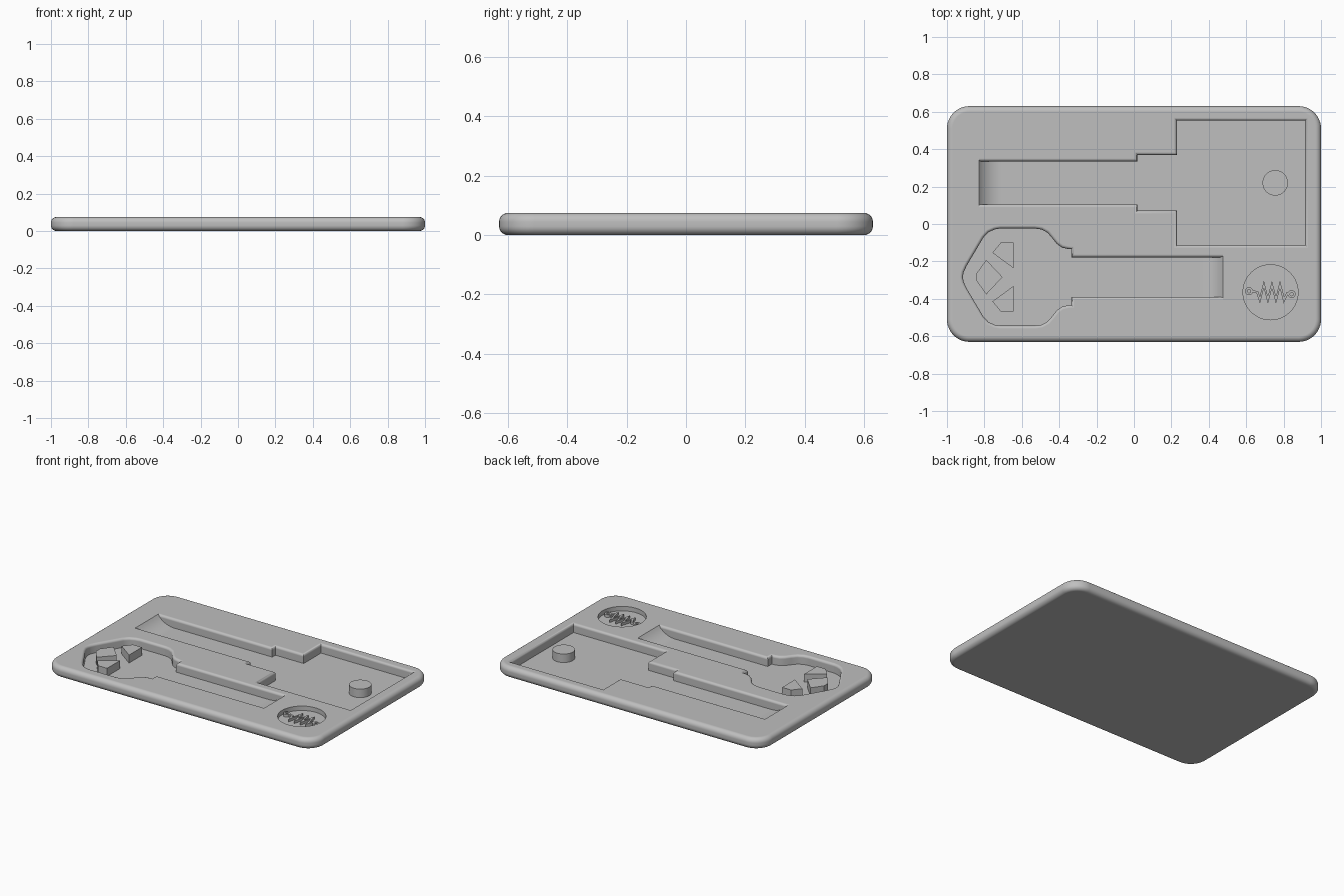
import bpy, bmesh, math
from mathutils import Vector

if "Cube" in bpy.data.objects:
    bpy.data.objects.remove(bpy.data.objects["Cube"], do_unlink=True)

GREY = (0.52, 0.52, 0.52, 1)
grey = bpy.data.materials.new("light grey")
grey.use_nodes = True
grey.diffuse_color = GREY
grey.node_tree.nodes["Principled BSDF"].inputs["Base Color"].default_value = GREY

TOP, FLOOR, LIP = 0.075, 0.015, 0.016


def offset(points, dist, flat=()):
    """Mitred outward offset of a counter-clockwise outline; flat edges stay put."""
    n, out = len(points), []
    for i in range(n):
        a, b, c = (Vector(points[j % n]) for j in (i - 1, i, i + 1))
        n1 = Vector((b.y - a.y, a.x - b.x)).normalized()
        n2 = Vector((c.y - b.y, b.x - c.x)).normalized()
        d1 = 0 if (i - 1) % n in flat else dist
        d2 = 0 if i in flat else dist
        det = n1.x * n2.y - n1.y * n2.x
        if abs(det) < 1e-5:
            out.append(b + n1 * d1)
        else:
            out.append(b + Vector((d1 * n2.y - d2 * n1.y, d2 * n1.x - d1 * n2.x)) / det)
    return out


def loft(name, outline, layers, flat=()):
    """Closed solid through (height, outward offset) layers of one outline."""
    bm = bmesh.new()
    rings = [[bm.verts.new((p.x, p.y, z)) for p in offset(outline, d, flat)]
             for z, d in layers]
    n = len(outline)
    for lo, hi in zip(rings, rings[1:]):
        for i in range(n):
            j = (i + 1) % n
            bm.faces.new((lo[i], lo[j], hi[j], hi[i]))
    bm.faces.new(rings[0][::-1])
    bm.faces.new(rings[-1])
    bmesh.ops.recalc_face_normals(bm, faces=bm.faces)
    mesh = bpy.data.meshes.new(name)
    bm.to_mesh(mesh)
    bm.free()
    mesh.materials.append(grey)
    obj = bpy.data.objects.new(name, mesh)
    bpy.context.collection.objects.link(obj)
    return obj


def activate(obj):
    bpy.ops.object.select_all(action='DESELECT')
    obj.select_set(True)
    bpy.context.view_layer.objects.active = obj


def smooth(obj):
    activate(obj)
    bpy.ops.object.shade_smooth_by_angle(angle=math.radians(35))


def cut(target, cutter):
    cutter.hide_render = True
    mod = target.modifiers.new("cut", 'BOOLEAN')
    mod.operation, mod.solver, mod.object = 'DIFFERENCE', 'EXACT', cutter
    activate(target)
    bpy.ops.object.modifier_apply(modifier=mod.name)
    bpy.data.objects.remove(cutter, do_unlink=True)


def circle(x, y, r, n=48):
    return [(x + r * math.cos(k * math.tau / n), y + r * math.sin(k * math.tau / n))
            for k in range(n)]


def mirrored(half, axis_y):
    """Outline from its upper half, listed from right to left."""
    up = [(x, axis_y + d) for x, d in half]
    down = [(x, axis_y - d) for x, d in reversed(half) if d > 0]
    return up + down


# Rounded base plate
CORNER, ROUND = 0.12, 0.03
plate = []
for k, (sx, sy) in enumerate([(1, 1), (-1, 1), (-1, -1), (1, -1)]):
    for s in range(13):
        a = (k + s / 12) * math.pi / 2
        plate.append((sx * (1 - CORNER) + CORNER * math.cos(a),
                      sy * (0.63 - CORNER) + CORNER * math.sin(a)))
arc = [s / 6 * math.pi / 2 for s in range(7)]
edge = [(ROUND * (1 - math.sin(a)), ROUND * (math.cos(a) - 1)) for a in arc]
layers = [(z, d) for z, d in [(ROUND * (1 - math.cos(a)), ROUND * (math.sin(a) - 1)) for a in arc]]
layers += [(TOP - z, d) for z, d in edge]
base = loft("base_plate", plate, layers)

# Pocket walls with a rounded lip at the top
lip = [(FLOOR, 0)] + [(TOP - LIP + LIP * math.sin(a), LIP * (1 - math.cos(a))) for a in arc]
lip.append((TOP + 0.02, LIP))

# Upper pocket: blade slot, collar and square grip
AXIS_A = 0.22
blade = [(0.915, 0.333), (0.23, 0.333), (0.23, 0.149), (0.02, 0.149), (0.02, 0.115), (-0.83, 0.115)]
outline = mirrored(blade, AXIS_A)
cut(base, loft("blade_cutter", outline, lip, flat=(len(blade) - 1,)))

# Lower pocket: narrow shank and rounded head
AXIS_B = -0.284
key = [(0.475, 0.106), (-0.335, 0.106), (-0.335, 0.15), (-0.352, 0.15), (-0.385, 0.158),
       (-0.413, 0.178), (-0.437, 0.208), (-0.463, 0.238), (-0.495, 0.255), (-0.53, 0.26),
       (-0.715, 0.26), (-0.745, 0.255), (-0.778, 0.24), (-0.805, 0.212),
       (-0.895, 0.06), (-0.911, 0.025), (-0.915, 0)]
outline = mirrored(key, AXIS_B)
cut(base, loft("key_cutter", outline, lip, flat=(len(outline) - 1,)))

# Round badge recess
BADGE = (0.73, -0.365)
RECESS = 0.045
cut(base, loft("badge_cutter", circle(*BADGE, 0.147, 64), [(RECESS, 0), (TOP + 0.02, 0)]))
smooth(base)
weighted = base.modifiers.new("even_shading", 'WEIGHTED_NORMAL')
weighted.keep_sharp = True


# Curved ramps that rise from the pocket floors to the top
def ramp(name, x_end, direction, axis_y, half, run=0.12):
    rise = TOP - FLOOR
    radius = (run * run + rise * rise) / (2 * rise)
    bm = bmesh.new()
    profile = []
    for s in range(13):
        d = run * s / 12
        profile.append((x_end + direction * (d - run),
                        FLOOR + radius - math.sqrt(radius * radius - d * d)))
    profile.append((x_end, FLOOR - 0.005))
    profile.append((x_end - direction * run, FLOOR - 0.005))
    sides = [[bm.verts.new((x, axis_y + s * half, z)) for x, z in profile] for s in (-1, 1)]
    n = len(profile)
    for i in range(n):
        j = (i + 1) % n
        bm.faces.new((sides[0][i], sides[0][j], sides[1][j], sides[1][i]))
    for side in sides:
        bm.faces.new(side)
    bmesh.ops.recalc_face_normals(bm, faces=bm.faces)
    mesh = bpy.data.meshes.new(name)
    bm.to_mesh(mesh)
    bm.free()
    mesh.materials.append(grey)
    obj = bpy.data.objects.new(name, mesh)
    bpy.context.collection.objects.link(obj)
    smooth(obj)


ramp("blade_ramp", -0.83, -1, AXIS_A, 0.118)
ramp("key_ramp", 0.475, 1, AXIS_B, 0.109)

# Locating pegs
smooth(loft("round_peg", circle(0.755, 0.22, 0.068), [(FLOOR - 0.005, 0), (TOP - 0.003, 0)]))
peg_layers = [(FLOOR - 0.005, 0), (TOP - 0.006, 0)]
corner_peg = [(-0.645, 0.048), (-0.645, 0.185), (-0.712, 0.185), (-0.757, 0.13)]
loft("upper_head_peg", [(x, AXIS_B + d) for x, d in corner_peg], peg_layers)
loft("lower_head_peg", [(x, AXIS_B - d) for x, d in reversed(corner_peg)], peg_layers)
loft("middle_head_peg", mirrored([(-0.703, 0), (-0.79, 0.092), (-0.842, 0.02)], AXIS_B), peg_layers)

# Raised zigzag with a ring at each end, inside the badge
RAISED = [(RECESS - 0.004, 0), (RECESS + 0.018, 0)]
path = [Vector((-0.096, 0.005)), Vector((-0.07, 0.0))]
for k in range(7):
    path.append(Vector((-0.057 + k * 0.0215, 0.042 if k % 2 else -0.042)))
path += [Vector((0.088, -0.008)), Vector((0.094, -0.008))]
WIDTH = 0.006
left, right = [], []
for i, p in enumerate(path):
    d1 = (p - path[max(i - 1, 0)]).normalized()
    d2 = (path[min(i + 1, len(path) - 1)] - p).normalized()
    normals = [Vector((-d.y, d.x)) for d in (d1, d2) if d.length > 0]
    m = sum(normals, Vector((0, 0))).normalized()
    shift = m * (WIDTH / max(m.dot(normals[0]), 0.3))
    left.append(p + shift + Vector(BADGE))
    right.append(p - shift + Vector(BADGE))
loft("badge_zigzag", right + left[::-1], RAISED)
for name, x, y in (("left_badge_ring", -0.115, 0.006), ("right_badge_ring", 0.113, -0.01)):
    ring = loft(name, circle(BADGE[0] + x, BADGE[1] + y, 0.021, 24), RAISED)
    cut(ring, loft("ring_hole", circle(BADGE[0] + x, BADGE[1] + y, 0.009, 16), [(0, 0), (TOP, 0)]))
    smooth(ring)
